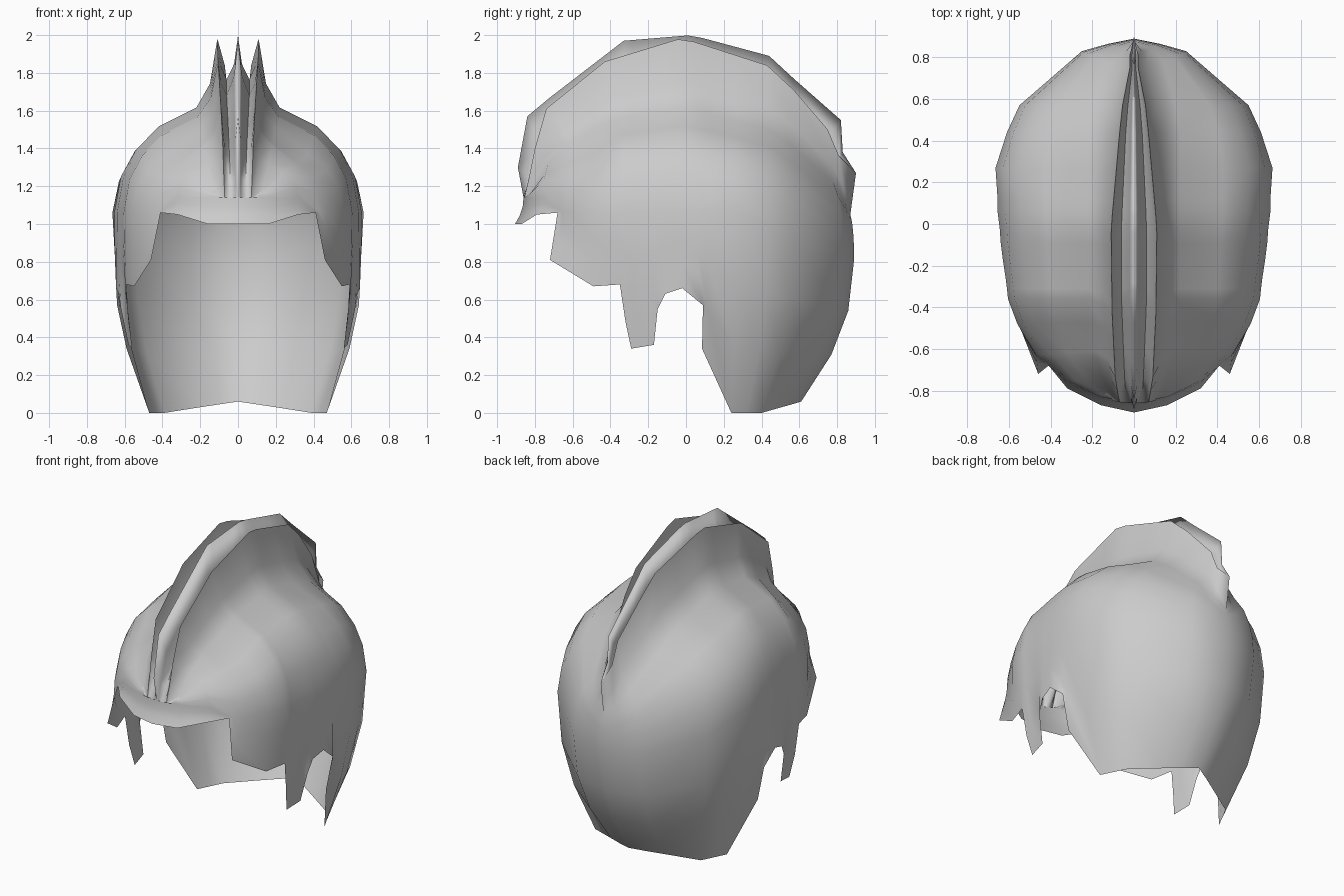
import bpy
import bmesh
import math
from mathutils import Vector

cube = bpy.data.objects.get("Cube")
if cube:
    bpy.data.objects.remove(cube, do_unlink=True)

# Lower rim: x, y, z of the edge, then x, y of the widest line above it
RIM = [
    (0, -.905, 1, 0, -.86), (.16, -.87, 1, .16, -.83), (.32, -.79, 1.05, .32, -.76),
    (.41, -.68, 1.06, .43, -.66), (.46, -.72, .81, .47, -.63), (.55, -.49, .67, .56, -.48),
    (.59, -.35, .68, .605, -.36), (.58, -.32, .48, .61, -.31), (.56, -.29, .34, .615, -.27),
    (.58, -.17, .36, .63, -.17), (.62, -.15, .55, .635, -.13), (.63, -.11, .63, .64, -.09),
    (.645, -.02, .66, .645, -.02), (.64, .09, .57, .655, .06), (.59, .085, .34, .655, .12),
    (.47, .24, 0, .665, .27), (.43, .32, 0, .61, .44), (.39, .4, 0, .55, .57),
    (.2, .505, .03, .25, .83), (.1, .56, .045, .125, .865), (0, .61, .06, 0, .89),
]

# Crest lines along the length, each keyed by the station y
STATIONS = [-.86, -.83, -.76, -.66, -.36, 0, .44, .57, .83, .865, .89]
MIDDLE_CREST = [
    (0, -.86, 1.14), (0, -.89, 1.3), (0, -.84, 1.57), (0, -.72, 1.67), (0, -.33, 1.97),
    (0, .03, 2), (0, .44, 1.89), (0, .57, 1.77), (0, .82, 1.55), (0, .83, 1.38), (0, .9, 1.27)]
VALLEY = [
    (.04, -.858, 1.14), (.04, -.81, 1.22), (.045, -.74, 1.36), (.05, -.62, 1.48), (.06, -.36, 1.68),
    (.06, 0, 1.77), (.04, .43, 1.65), (.03, .56, 1.56), (.01, .74, 1.44), (.01, .8, 1.33), (0, .9, 1.27)]
SIDE_CREST = [
    (.07, -.855, 1.14), (.075, -.83, 1.25), (.08, -.8, 1.4), (.09, -.74, 1.61), (.105, -.43, 1.86),
    (.11, -.02, 1.985), (.07, .43, 1.84), (.055, .57, 1.71), (.02, .75, 1.5), (.02, .81, 1.36), (0, .9, 1.27)]
FOOT = [
    (.1, -.85, 1.14), (.13, -.81, 1.18), (.16, -.73, 1.32), (.18, -.64, 1.41), (.22, -.36, 1.56),
    (.22, 0, 1.62), (.22, .44, 1.5), (.2, .57, 1.41), (.14, .78, 1.22), (.07, .84, 1.12), (0, .87, 1.05)]

# Dome outline: share of the width and of the height
DOME = [(.47, .82), (.75, .6), (.92, .35), (1, 0)]
# Skirt outline: share of the drop and of the inward lean
SKIRT = [(.36, .11), (.67, .43), (1, 1)]


def sample(line, y):
    """Point of a lengthwise line at station y."""
    for k in range(len(STATIONS) - 1):
        a, b = STATIONS[k], STATIONS[k + 1]
        if y <= b:
            return Vector(line[k]).lerp(Vector(line[k + 1]), (y - a) / (b - a))


def flank(top, low):
    """Hollow middle point that makes a fin taper to a blade."""
    mid = top.lerp(low, .65)
    mid.x = top.x + (low.x - top.x) * .35
    return mid


def section(row):
    """One half cross-section from the middle crest down to the rim."""
    x, y, z, wide_x, wide_y = row
    crest, valley, side, foot = [
        sample(line, wide_y) for line in (MIDDLE_CREST, VALLEY, SIDE_CREST, FOOT)]
    points = [crest, flank(crest, valley), valley, flank(side, valley),
              side, flank(side, foot), foot]
    # The widest line sinks towards the back; the dome is flatter in front
    wide_z = 1.14 if wide_y < -.7 else 1.06 - .4 * max(0, wide_y - .27)
    fullness = .87 if wide_y < -.4 else 1
    wide = Vector((wide_x, wide_y, wide_z))
    edge = Vector((x, y, z))
    for across, height in DOME:
        p = foot.lerp(wide, across)
        p.z = wide.z + (foot.z - wide.z) * height * fullness
        points.append(p)
    for drop, lean in SKIRT:
        p = wide.lerp(edge, lean)
        p.z = wide.z + (z - wide.z) * drop
        points.append(p)
    return points


# Half shell lofted through the sections
bm = bmesh.new()
rows = [[bm.verts.new(p) for p in section(r)] for r in RIM]
for a, b in zip(rows, rows[1:]):
    for k in range(len(a) - 1):
        bm.faces.new((a[k], a[k + 1], b[k + 1], b[k]))
bmesh.ops.remove_doubles(bm, verts=bm.verts, dist=.0005)
mesh = bpy.data.meshes.new("crested_shell")
bm.to_mesh(mesh)
bm.free()
shell = bpy.data.objects.new("crested_shell", mesh)
bpy.context.collection.objects.link(shell)

# Single grey
grey = bpy.data.materials.new("light_grey")
grey.use_nodes = True
colour = (.6, .6, .6, 1)
grey.diffuse_color = colour
grey.node_tree.nodes["Principled BSDF"].inputs["Base Color"].default_value = colour
mesh.materials.append(grey)

bpy.ops.object.select_all(action='DESELECT')
shell.select_set(True)
bpy.context.view_layer.objects.active = shell
bpy.ops.object.shade_smooth_by_angle(angle=math.radians(60))

# Mirrored other half
mirror = shell.modifiers.new("mirror", 'MIRROR')
mirror.use_axis[0] = True
mirror.merge_threshold = .001
